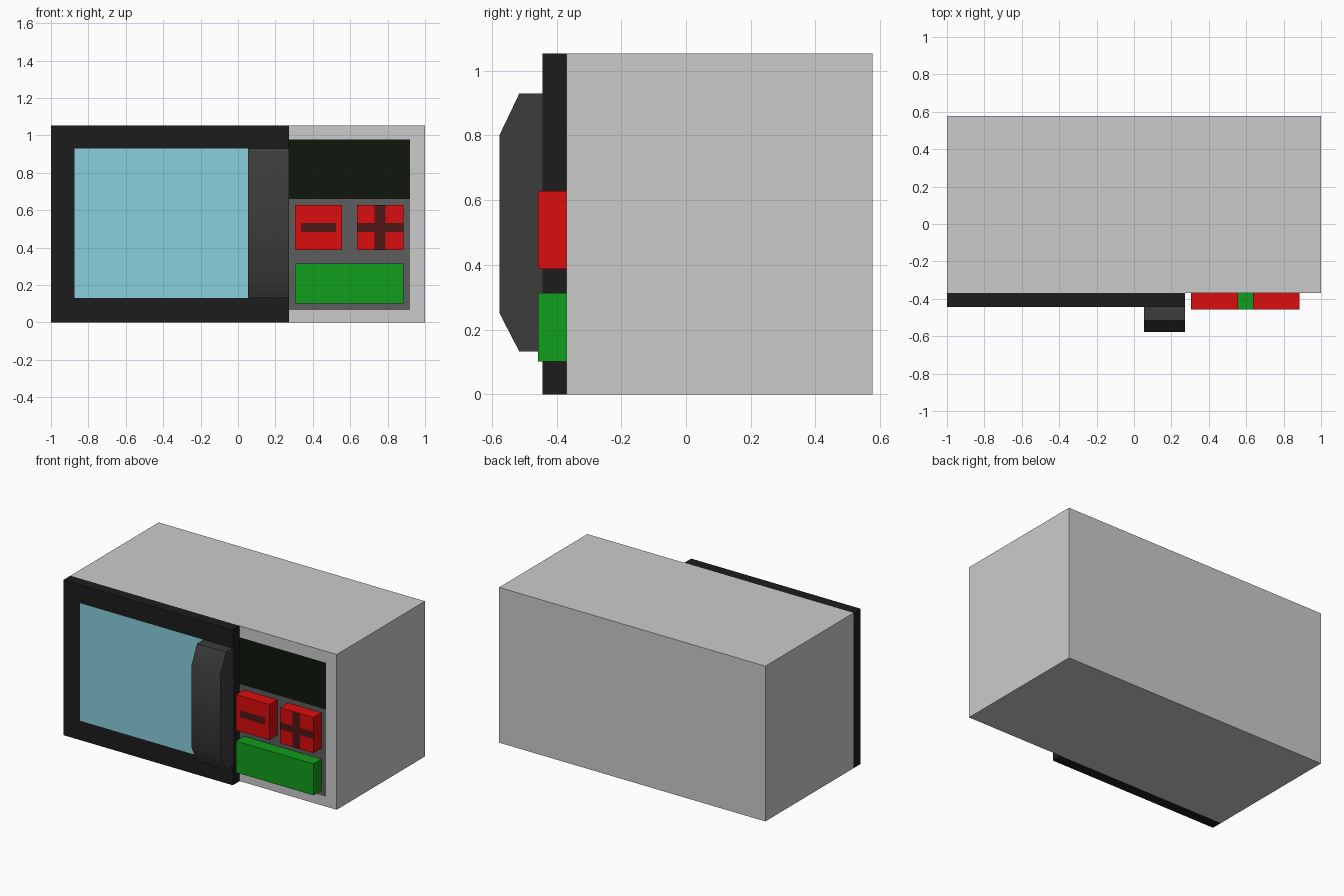
import bpy, bmesh

if "Cube" in bpy.data.objects:
    bpy.data.objects.remove(bpy.data.objects["Cube"])


def material(name, rgb):
    m = bpy.data.materials.new(name)
    m.diffuse_color = (*rgb, 1)
    m.use_nodes = True
    m.node_tree.nodes["Principled BSDF"].inputs["Base Color"].default_value = m.diffuse_color
    return m


BLACK = material("door_black", (0.012, 0.012, 0.012))
GLASS = material("window_blue", (0.25, 0.63, 0.72))
CHARCOAL = material("handle_charcoal", (0.045, 0.045, 0.045))
SCREEN = material("screen_black", (0.005, 0.008, 0.004))
PANEL = material("panel_grey", (0.11, 0.11, 0.11))
RED = material("button_red", (0.72, 0.004, 0.004))
GREEN = material("button_green", (0.005, 0.34, 0.012))
SYMBOL = material("symbol_dark", (0.08, 0.008, 0.008))


def extrude(name, points, direction, mat=None):
    """Polygon, swept along direction when one is given."""
    bm = bmesh.new()
    face = bm.faces.new([bm.verts.new(p) for p in points])
    if direction:
        new = bmesh.ops.extrude_face_region(bm, geom=[face])["geom"]
        verts = [v for v in new if isinstance(v, bmesh.types.BMVert)]
        bmesh.ops.translate(bm, verts=verts, vec=direction)
        bmesh.ops.recalc_face_normals(bm, faces=bm.faces)
    mesh = bpy.data.meshes.new(name)
    bm.to_mesh(mesh)
    bm.free()
    if mat:
        mesh.materials.append(mat)
    obj = bpy.data.objects.new(name, mesh)
    bpy.context.collection.objects.link(obj)
    return obj


def rect(x0, x1, z0, z1, y):
    return [(x0, y, z0), (x1, y, z0), (x1, y, z1), (x0, y, z1)]


def block(name, x0, x1, z0, z1, front, back, mat=None):
    return extrude(name, rect(x0, x1, z0, z1, front), (0, back - front, 0), mat)


def inlay(name, x0, x1, z0, z1, surface, mat):
    """Flat coloured face lying on a front surface."""
    return extrude(name, rect(x0, x1, z0, z1, surface - 0.0015), None, mat)


FACE, DOOR, BUTTON, TOP = -0.37, -0.444, -0.457, 1.054

# Casing, door and window
block("casing", -1, 1, 0, TOP, FACE, 0.577, None)
block("door", -1, 0.272, 0, TOP, DOOR, FACE, BLACK)
inlay("window", -0.875, 0.053, 0.132, 0.93, DOOR, GLASS)

# Handle with chamfered ends, softly shaded
profile = [(DOOR, 0.132), (-0.515, 0.132), (-0.577, 0.252),
           (-0.577, 0.80), (-0.515, 0.93), (DOOR, 0.93)]
handle = extrude("handle", [(0.053, y, z) for y, z in profile],
                 (0.219, 0, 0), CHARCOAL)
bpy.context.view_layer.objects.active = handle
handle.select_set(True)
bpy.ops.object.shade_smooth_by_angle(angle=0.5236)

# Control panel and display
inlay("control_panel", 0.272, 0.92, 0.068, 0.66, FACE, PANEL)
inlay("display", 0.272, 0.92, 0.66, 0.977, FACE, SCREEN)

# Buttons
block("minus_button", 0.305, 0.556, 0.388, 0.629, BUTTON, FACE, RED)
block("plus_button", 0.635, 0.886, 0.388, 0.629, BUTTON, FACE, RED)
block("start_button", 0.305, 0.886, 0.101, 0.314, BUTTON, FACE, GREEN)

# Button symbols
inlay("minus_symbol", 0.337, 0.525, 0.484, 0.532, BUTTON, SYMBOL)
inlay("plus_symbol_bar", 0.635, 0.886, 0.484, 0.532, BUTTON, SYMBOL)
for name, z0, z1 in (("lower", 0.388, 0.484), ("upper", 0.532, 0.629)):
    inlay(f"plus_symbol_{name}", 0.731, 0.788, z0, z1, BUTTON, SYMBOL)
